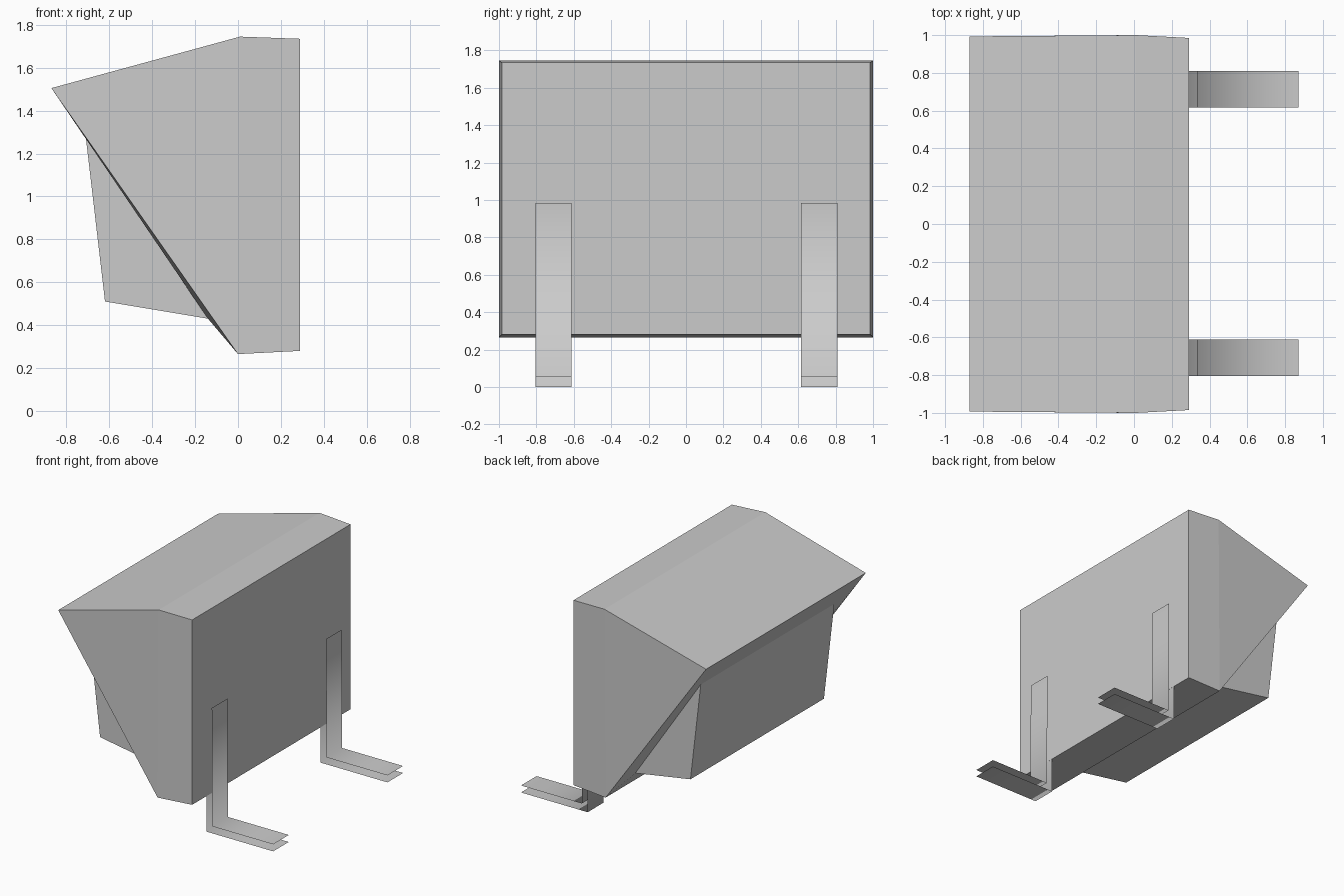
import bpy
import bmesh

cube = bpy.data.objects.get("Cube")
if cube:
    bpy.data.objects.remove(cube, do_unlink=True)

grey = bpy.data.materials.new("light grey")
grey.use_nodes = True
grey.diffuse_color = (0.6, 0.6, 0.6, 1)
grey.node_tree.nodes["Principled BSDF"].inputs["Base Color"].default_value = (0.6, 0.6, 0.6, 1)


def finish(bm, name):
    mesh = bpy.data.meshes.new(name)
    bm.to_mesh(mesh)
    bm.free()
    mesh.materials.append(grey)
    obj = bpy.data.objects.new(name, mesh)
    bpy.context.collection.objects.link(obj)
    return obj


# Bucket shell: a profile in x, z with sides that swell slightly at the middle
profile = [(-0.87, 1.505, 0.993), (0, 0.265, 1.0), (0.29, 0.28, 0.985),
           (0.29, 1.735, 0.985), (0.01, 1.745, 1.0)]
bm = bmesh.new()
near, far = [[bm.verts.new((x, s * y, z)) for x, z, y in profile] for s in (-1, 1)]
for side in (near, far):
    bm.faces.new((side[0], side[1], side[4]))
    bm.faces.new((side[1], side[2], side[3], side[4]))
for i in range(1, 5):
    j = (i + 1) % 5
    bm.faces.new((near[i], near[j], far[j], far[i]))

# Wedge pulled out of the slanted face: inset rim, then three outer panels
wedge = [(-0.71, 1.28), (-0.62, 0.51), (-0.14, 0.43)]
w_near, w_far = [[bm.verts.new((x, s * 0.83, z)) for x, z in wedge] for s in (-1, 1)]
outer = [near[0], near[1], far[1], far[0]]
inner = [w_near[0], w_near[2], w_far[2], w_far[0]]
for i in range(4):
    j = (i + 1) % 4
    bm.faces.new((outer[i], outer[j], inner[j], inner[i]))
for i in range(2):
    bm.faces.new((w_near[i], w_near[i + 1], w_far[i + 1], w_far[i]))
bm.faces.new(w_near)
bm.faces.new(w_far)
bmesh.ops.recalc_face_normals(bm, faces=bm.faces[:])
finish(bm, "bucket")


# Forks: two thin open L-shaped sheets each, with no side walls
def fork(name, y):
    bm = bmesh.new()
    upper = [(0.335, 0.985), (0.34, 0.055), (0.87, 0.055)]
    lower = [(0.87, 0), (0.289, 0), (0.289, 0.985)]
    for path in (upper, lower):
        rows = [[bm.verts.new((x, y + d, z)) for d in (-0.097, 0.097)] for x, z in path]
        for a, b in zip(rows, rows[1:]):
            bm.faces.new((a[0], b[0], b[1], a[1]))
    for face in bm.faces:
        face.smooth = True
    finish(bm, name)


fork("right_fork", -0.708)
fork("left_fork", 0.713)
